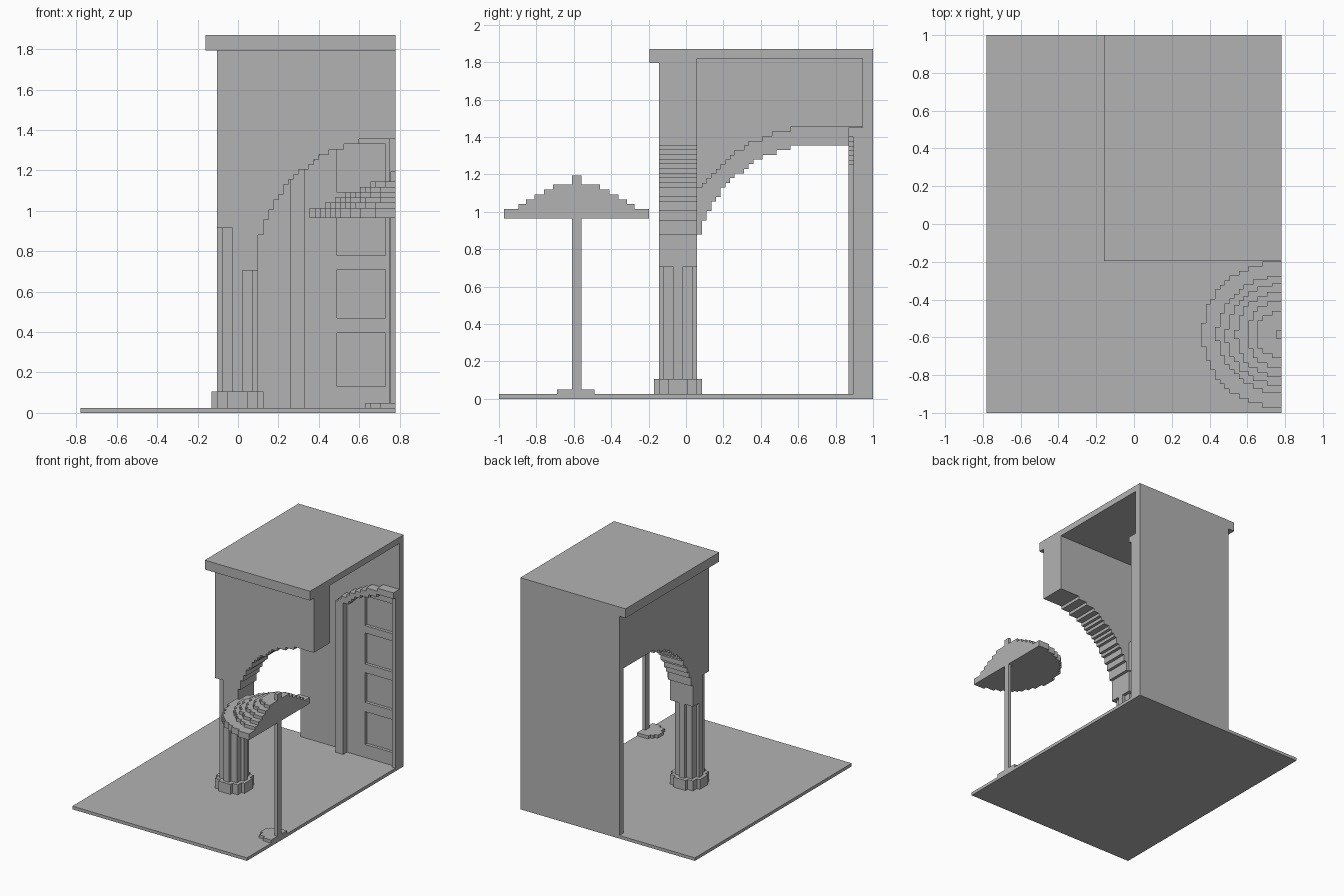
import bpy, bmesh
from math import sqrt
from mathutils import Vector

cube = bpy.data.objects.get("Cube")
if cube:
    bpy.data.objects.remove(cube, do_unlink=True)

stone = bpy.data.materials.new("grey stone")
stone.use_nodes = True
grey = (0.45, 0.45, 0.45, 1)
stone.diffuse_color = grey
stone.node_tree.nodes["Principled BSDF"].inputs["Base Color"].default_value = grey

U = 0.025            # step size
CUT = 0.78           # plane where the scene is sliced
LEFT, INNER = -0.105, 0.1
FRONT, BACK = -0.145, 0.06
WALL = 0.945         # inside face of the back wall


def prism(name, outline, axis, lo, hi):
    """Extrude a 2D outline along an axis from lo to hi."""
    place = {"x": lambda a, b: (lo, a, b),
             "y": lambda a, b: (a, lo, b),
             "z": lambda a, b: (a, b, lo)}[axis]
    push = Vector([(hi - lo) * (axis == c) for c in "xyz"])
    bm = bmesh.new()
    face = bm.faces.new([bm.verts.new(place(*p)) for p in outline])
    new = bmesh.ops.extrude_face_region(bm, geom=[face])["geom"]
    bmesh.ops.translate(bm, vec=push, verts=[v for v in new if isinstance(v, bmesh.types.BMVert)])
    bmesh.ops.recalc_face_normals(bm, faces=bm.faces)
    mesh = bpy.data.meshes.new(name)
    bm.to_mesh(mesh)
    bm.free()
    mesh.materials.append(stone)
    obj = bpy.data.objects.new(name, mesh)
    bpy.context.collection.objects.link(obj)
    return obj


def box(name, x0, x1, y0, y1, z0, z1):
    return prism(name, [(x0, y0), (x1, y0), (x1, y1), (x0, y1)], "z", z0, z1)


def stairs(height, start, end, offset=U):
    """Stepped line following height(t), one step per cell."""
    points, t = [], start
    while t < end - 0.001:
        nxt = min(t + U, end)
        h = height(t + offset)
        if points and abs(points[-1][1] - h) < 0.001:
            points[-1] = (nxt, h)
        else:
            points += [(t, h), (nxt, h)]
        t = nxt
    return points


def snap(v):
    return round(v / U) * U


def arch(origin, radius):
    """Round arch whose spring is at origin."""
    def height(t):
        d = max(0, 0.65 - (t - origin))
        return 0.705 + snap(sqrt(max(0, radius ** 2 - d * d)))
    return height


def half_disc(name, rx, ry, z0, z1, cy=-0.585):
    """Stepped half disc against the cut plane."""
    def reach(t):
        return CUT - snap(rx * sqrt(max(0, 1 - ((t - cy) / ry) ** 2)))
    edge = [(x, y) for y, x in stairs(reach, cy - ry, cy + ry, U / 2)]
    edge = [p for p in edge if p[0] < CUT - 0.001]
    edge = [(CUT, edge[0][1])] + edge + [(CUT, edge[-1][1])]
    return prism(name, edge, "z", z0, z1)


def stepped_octagon(name, cx, cy, wide, mid, narrow, z0, z1):
    """Cross-shaped plan with notched corners."""
    quarter = [(wide, narrow), (mid, narrow), (mid, mid), (narrow, mid), (narrow, wide)]
    pts = []
    for _ in range(4):
        pts += quarter
        quarter = [(-b, a) for a, b in quarter]
    return prism(name, [(cx + a, cy + b) for a, b in pts], "z", z0, z1)


# Ground, back wall and roof
box("ground", -CUT, CUT, -1, 1, 0, U)
box("back_wall", LEFT, CUT, WALL, 1, U, 1.82)
box("roof", -0.16, CUT, -0.195, 1, 1.82, 1.87)
box("roof_lip_front", -0.16, CUT, -0.195, FRONT, 1.795, 1.82)
box("roof_lip_side", -0.16, LEFT, FRONT, 1, 1.795, 1.82)

# Corner pillar with its base and corbelled corners
px, py = (LEFT + INNER) / 2, (FRONT + BACK) / 2
stepped_octagon("pillar", px, py, 0.1025, 0.077, 0.024, U, 0.915)
stepped_octagon("pillar_base", px, py, 0.128, 0.102, 0.053, U, 0.105)
for name, x, y in (("front", INNER, FRONT), ("inner", INNER, BACK), ("side", LEFT, BACK)):
    xs, ys = sorted((x, px)), sorted((y, py))
    box("corbel_" + name, *xs, *ys, 0.705, 0.915)

# Front wall with half of a round arch
under = stairs(arch(INNER, 0.65), INNER, CUT)
prism("front_wall", [(LEFT, 0.915), (INNER, 0.915)] + under + [(CUT, 1.82), (LEFT, 1.82)],
      "y", FRONT, BACK)

# Side arch: deep ring with a thinner wall above
under = stairs(arch(BACK, 0.65), BACK, WALL)
over = stairs(arch(BACK, 0.75), BACK, WALL)
prism("side_arch", under + over[::-1], "x", LEFT, INNER)
prism("side_wall", over + [(WALL, 1.82), (BACK, 1.82)], "x", LEFT, -0.05)


# Door surround with a shallow stepped arch
def shallow(radius):
    return lambda t: 0.75 + snap(sqrt(radius ** 2 - (CUT - min(t, CUT)) ** 2))


inner = stairs(shallow(0.65), 0.33, CUT)
outer = stairs(shallow(0.70), 0.26, CUT)
prism("door_surround", [(0.26, U), (0.33, U)] + inner + outer[::-1], "y", 0.87, WALL)

# Door leaf: stiles and rails around four sunk panels
leaf = 0.92
top = 1.33
box("door_stile_outer", 0.33, 0.49, leaf, WALL, U, 1.22)
box("door_stile_inner", 0.73, 0.75, leaf, WALL, U, 1.40)
box("door_meeting_bar", 0.75, CUT, 0.895, WALL, U, 1.40)
panels = [(0.13, 0.395), (0.47, 0.71), (0.78, 1.03), (1.09, top)]
low = U
for i, (z0, z1) in enumerate(panels):
    box(f"door_rail_{i}", 0.49, 0.73, leaf, WALL, low, z0)
    low = z1
prism("door_head", [(0.33, 1.22), (0.49, 1.22), (0.49, top), (0.73, top), (0.73, 1.40),
                    (0.49, 1.36), (0.33, 1.24)], "y", leaf, WALL)

# Sunshade sliced in half: foot, pole and stepped canopy
half_disc("sunshade_foot", 0.15, 0.105, U, 0.05)
box("sunshade_pole", 0.755, CUT, -0.61, -0.56, U, 1.195)
tiers = [(0.42, 0.388), (0.34, 0.31), (0.29, 0.27), (0.24, 0.225), (0.185, 0.175), (0.135, 0.125)]
z = 0.965
for i, (rx, ry) in enumerate(tiers):
    rise = 0.05 if i == 0 else 0.026
    half_disc(f"canopy_tier_{i}", rx, ry, z, z + rise)
    z += rise
